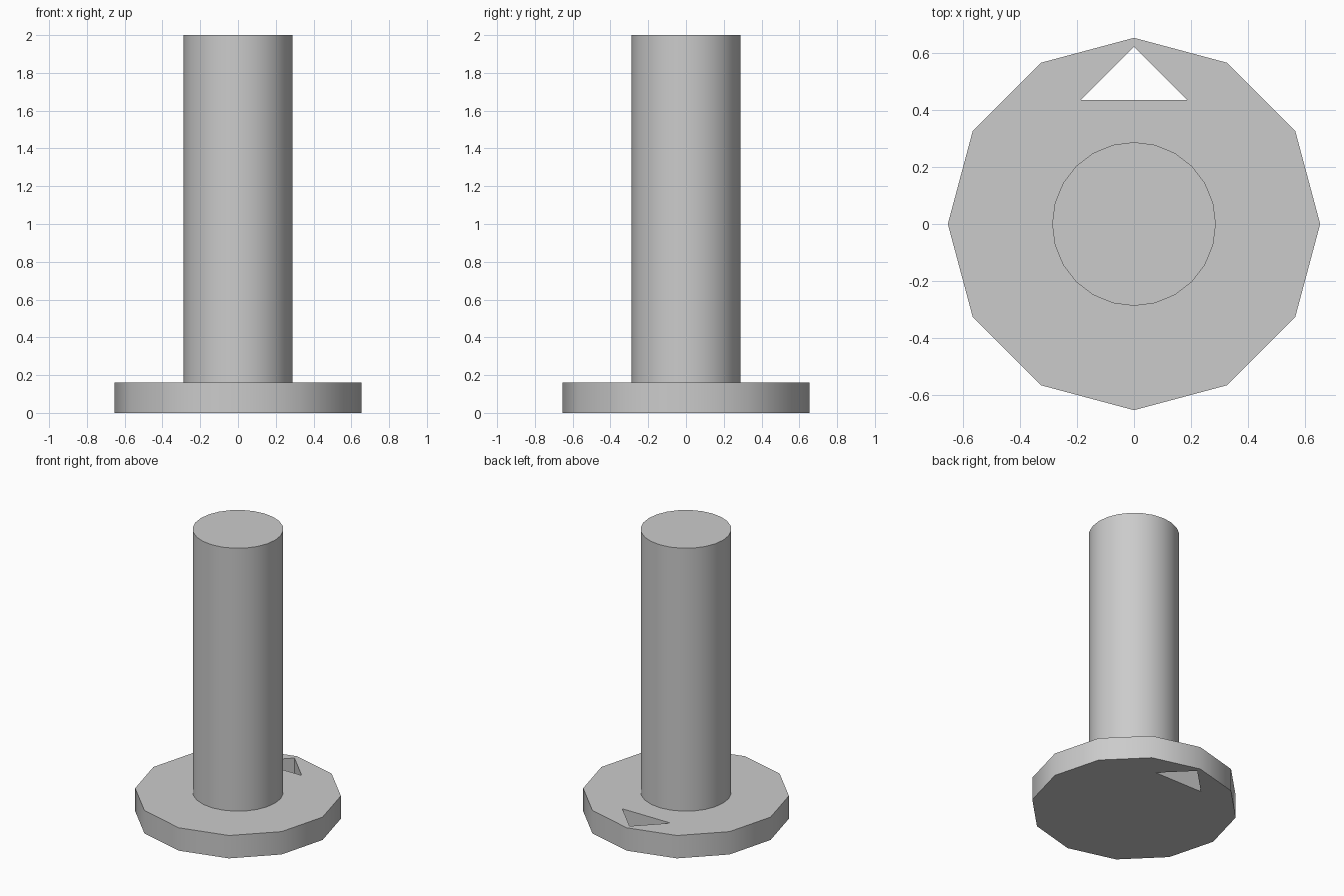
import bpy
import math

cube = bpy.data.objects.get("Cube")
if cube:
    bpy.data.objects.remove(cube, do_unlink=True)

BASE_RADIUS, BASE_HEIGHT = 0.655, 0.16
POST_RADIUS, TOTAL_HEIGHT = 0.288, 2.0

grey = bpy.data.materials.new("plain grey")
grey.use_nodes = True
colour = (0.6, 0.6, 0.6, 1)
grey.diffuse_color = colour
grey.node_tree.nodes["Principled BSDF"].inputs["Base Color"].default_value = colour


def prism(name, outline, bottom, top):
    """Extrude a counter-clockwise outline between two heights."""
    n = len(outline)
    verts = [(x, y, z) for z in (bottom, top) for x, y in outline]
    faces = [tuple(reversed(range(n))), tuple(range(n, 2 * n))]
    faces += [(i, (i + 1) % n, (i + 1) % n + n, i + n) for i in range(n)]
    mesh = bpy.data.meshes.new(name)
    mesh.from_pydata(verts, [], faces)
    mesh.materials.append(grey)
    obj = bpy.data.objects.new(name, mesh)
    bpy.context.collection.objects.link(obj)
    return obj


def ring(sides, radius):
    angles = [math.tau * i / sides for i in range(sides)]
    return [(radius * math.cos(a), radius * math.sin(a)) for a in angles]


# Twelve-sided base and round post
base = prism("base", ring(12, BASE_RADIUS), 0, BASE_HEIGHT)
post = prism("post", ring(24, POST_RADIUS), BASE_HEIGHT, TOTAL_HEIGHT)

# Triangular hole through the back of the base
cutter = prism("hole_cutter", [(-0.187, 0.437), (0.187, 0.437), (0, 0.624)],
               -0.1, BASE_HEIGHT + 0.1)
cutter.hide_render = True
hole = base.modifiers.new("hole", 'BOOLEAN')
hole.operation = 'DIFFERENCE'
hole.solver = 'EXACT'
hole.object = cutter

# Apply the cut, then remove the cutter
bpy.context.view_layer.update()
cut_mesh = bpy.data.meshes.new_from_object(
    base.evaluated_get(bpy.context.evaluated_depsgraph_get()))
base.modifiers.clear()
base.data = cut_mesh
bpy.data.objects.remove(cutter, do_unlink=True)

# Smooth sides with sharp rims
bpy.ops.object.select_all(action='DESELECT')
for obj in (base, post):
    obj.select_set(True)
bpy.context.view_layer.objects.active = base
bpy.ops.object.shade_smooth_by_angle(angle=math.radians(35))
